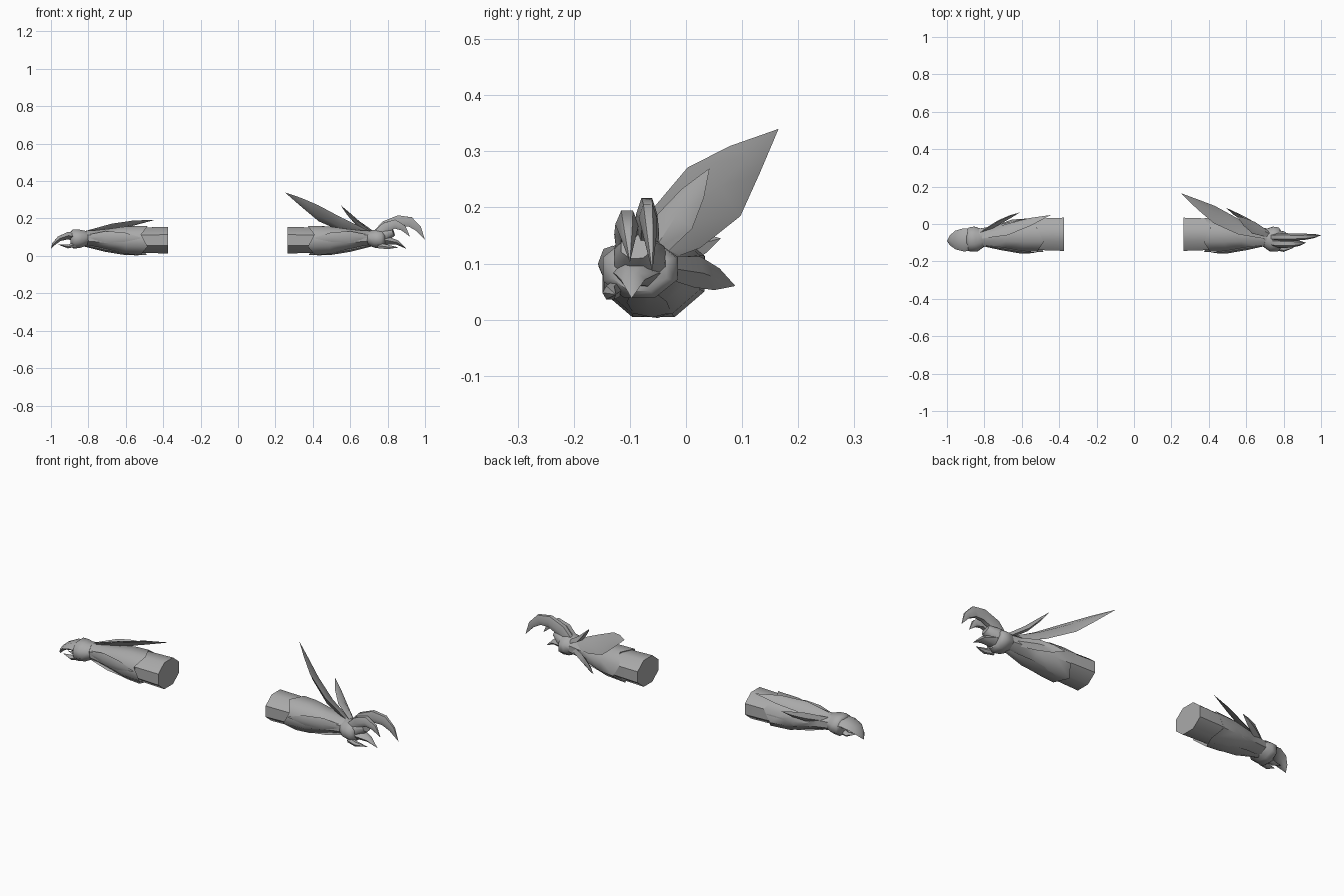
import bpy, bmesh, math
from mathutils import Vector

cube = bpy.data.objects.get("Cube")
if cube:
    bpy.data.objects.remove(cube, do_unlink=True)

steel = bpy.data.materials.new("grey steel")
steel.use_nodes = True
steel.diffuse_color = (0.4, 0.4, 0.4, 1)
bsdf = next(n for n in steel.node_tree.nodes if n.type == 'BSDF_PRINCIPLED')
bsdf.inputs["Base Color"].default_value = (0.4, 0.4, 0.4, 1)
bsdf.inputs["Roughness"].default_value = 0.6


def sweep(name, path, side=(0, 1, 0), n=4, mirror=1, shift=0.0, zig=0.0, angle=50):
    """Loft n-sided rings along a path of (x, y, z, half width, half thickness).
    zig pushes every other point of the first ring along x for a jagged edge."""
    pts = [Vector(p[:3]) for p in path]
    bm = bmesh.new()
    rings = []
    for i, p in enumerate(path):
        tangent = (pts[min(i + 1, len(pts) - 1)] - pts[max(i - 1, 0)]).normalized()
        wide = Vector(side)
        wide = (wide - tangent * wide.dot(tangent)).normalized()
        thick = tangent.cross(wide)
        ring = []
        for k in range(n):
            a = 2 * math.pi * (k + (0.5 if n == 8 else 0)) / n
            co = pts[i] + wide * p[3] * math.cos(a) + thick * p[4] * math.sin(a)
            if zig and i == 0 and k % 2:
                co.x += zig
            co.x = (co.x + shift) * mirror
            ring.append(bm.verts.new(co))
        rings.append(ring)
    for a, b in zip(rings, rings[1:]):
        for k in range(n):
            j = (k + 1) % n
            bm.faces.new((a[k], a[j], b[j], b[k]))
    bm.faces.new(rings[0])
    bm.faces.new(rings[-1])
    bmesh.ops.remove_doubles(bm, verts=bm.verts, dist=0.0005)
    bmesh.ops.recalc_face_normals(bm, faces=bm.faces)
    mesh = bpy.data.meshes.new(name)
    bm.to_mesh(mesh)
    bm.free()
    mesh.materials.append(steel)
    for f in mesh.polygons:
        f.use_smooth = True
    mesh.set_sharp_from_angle(angle=math.radians(angle))
    ob = bpy.data.objects.new(name, mesh)
    bpy.context.collection.objects.link(ob)
    return ob


# Parts shared by both arms
for label, m, s in (("left", 1, 0.0), ("right", -1, 0.11)):
    kw = dict(mirror=m, shift=s)
    sweep(label + "_cuff", [
        (0.265, -0.055, 0.084, 0.096, 0.077),
        (0.38, -0.055, 0.084, 0.092, 0.074),
        (0.50, -0.058, 0.084, 0.085, 0.07)], n=8, **kw)
    sweep(label + "_forearm", [
        (0.375, -0.058, 0.082, 0.098, 0.084),
        (0.49, -0.060, 0.084, 0.092, 0.080),
        (0.58, -0.064, 0.090, 0.074, 0.060),
        (0.66, -0.068, 0.094, 0.058, 0.046),
        (0.73, -0.072, 0.096, 0.048, 0.040)], n=8, zig=0.035, **kw)
    # Flared wrist band
    sweep(label + "_wrist_band", [
        (0.700, -0.074, 0.096, 0.052, 0.040),
        (0.735, -0.080, 0.092, 0.072, 0.052),
        (0.770, -0.083, 0.090, 0.070, 0.056),
        (0.785, -0.083, 0.090, 0.052, 0.042)], n=8, **kw)
    # Layered plates along the forearm
    sweep(label + "_front_plate", [
        (0.70, -0.112, 0.100, 0.012, 0.006),
        (0.60, -0.130, 0.102, 0.030, 0.010),
        (0.50, -0.147, 0.100, 0.026, 0.010),
        (0.40, -0.156, 0.095, 0, 0)], side=(0, 0, 1), **kw)
    sweep(label + "_lower_plate", [
        (0.72, -0.080, 0.058, 0.012, 0.006),
        (0.60, -0.070, 0.032, 0.036, 0.010),
        (0.49, -0.060, 0.012, 0.034, 0.008),
        (0.42, -0.050, 0.003, 0, 0)], **kw)

# Left arm: swept-back blades
sweep("left_big_blade", [
    (0.71, -0.065, 0.115, 0.022, 0.012),
    (0.56, -0.015, 0.165, 0.055, 0.018),
    (0.43, 0.050, 0.228, 0.064, 0.016),
    (0.34, 0.105, 0.285, 0.036, 0.010),
    (0.25, 0.165, 0.340, 0, 0)], side=(0, 0.75, -0.66))
sweep("left_middle_blade", [
    (0.73, -0.060, 0.115, 0.016, 0.012),
    (0.64, -0.020, 0.175, 0.034, 0.014),
    (0.59, 0.012, 0.225, 0.022, 0.009),
    (0.55, 0.042, 0.270, 0, 0)], side=(0.4, 0.6, -0.5))
sweep("left_back_blade", [
    (0.71, -0.045, 0.095, 0.018, 0.012),
    (0.60, 0.020, 0.085, 0.028, 0.014),
    (0.54, 0.055, 0.072, 0.020, 0.009),
    (0.49, 0.088, 0.060, 0, 0)], side=(0, 0.2, 1))

# Left hand: palm, two tall hooked claws, lower claw and thumb
sweep("left_palm", [
    (0.75, -0.080, 0.095, 0.052, 0.042),
    (0.79, -0.083, 0.115, 0.048, 0.040),
    (0.83, -0.088, 0.130, 0.030, 0.024)], n=8)
sweep("left_tall_claw", [
    (0.74, -0.070, 0.105, 0.020, 0.032),
    (0.79, -0.070, 0.158, 0.022, 0.036),
    (0.86, -0.070, 0.188, 0.019, 0.034),
    (0.92, -0.068, 0.182, 0.016, 0.030),
    (0.965, -0.064, 0.145, 0.011, 0.019),
    (1.00, -0.060, 0.085, 0, 0)], n=6)
sweep("left_second_claw", [
    (0.74, -0.100, 0.105, 0.022, 0.030),
    (0.79, -0.104, 0.152, 0.024, 0.032),
    (0.84, -0.105, 0.170, 0.021, 0.028),
    (0.885, -0.103, 0.148, 0.014, 0.018),
    (0.92, -0.100, 0.102, 0, 0)], n=6)
sweep("left_lower_claw", [
    (0.75, -0.085, 0.085, 0.050, 0.034),
    (0.80, -0.090, 0.082, 0.038, 0.024),
    (0.85, -0.095, 0.072, 0.022, 0.014),
    (0.90, -0.097, 0.038, 0, 0)], n=6)
sweep("left_thumb_claw", [
    (0.75, -0.125, 0.055, 0.014, 0.016),
    (0.80, -0.135, 0.048, 0.014, 0.014),
    (0.86, -0.125, 0.045, 0, 0)], n=6)

# Right arm: lower, shorter blades
sweep("right_top_blade", [
    (-0.83, -0.065, 0.120, 0.018, 0.010),
    (-0.68, -0.030, 0.152, 0.036, 0.014),
    (-0.56, 0.010, 0.175, 0.026, 0.010),
    (-0.445, 0.048, 0.192, 0, 0)], side=(0, 0.8, -0.5))
sweep("right_back_blade", [
    (-0.82, -0.050, 0.110, 0.018, 0.010),
    (-0.72, 0.010, 0.125, 0.026, 0.012),
    (-0.66, 0.040, 0.135, 0.016, 0.008),
    (-0.61, 0.062, 0.145, 0, 0)], side=(0, 0.3, 1))
sweep("right_side_blade", [
    (-0.80, -0.040, 0.090, 0.016, 0.010),
    (-0.65, 0.012, 0.085, 0.030, 0.012),
    (-0.50, 0.034, 0.090, 0, 0)], side=(0, 0, 1))

# Right hand: closed, with a broad hooded claw above slim ones
sweep("right_hood_claw", [
    (-0.86, -0.083, 0.104, 0.058, 0.034),
    (-0.91, -0.085, 0.108, 0.062, 0.022),
    (-0.955, -0.086, 0.092, 0.050, 0.016),
    (-0.985, -0.088, 0.064, 0.026, 0.010),
    (-1.00, -0.090, 0.038, 0, 0)], n=6)
for i, y in enumerate((-0.115, -0.075)):
    sweep("right_lower_claw_%d" % (i + 1), [
        (-0.87, y, 0.062, 0.020, 0.016),
        (-0.91, y, 0.050, 0.017, 0.011),
        (-0.96, y - 0.005, 0.060, 0, 0)], n=6)
